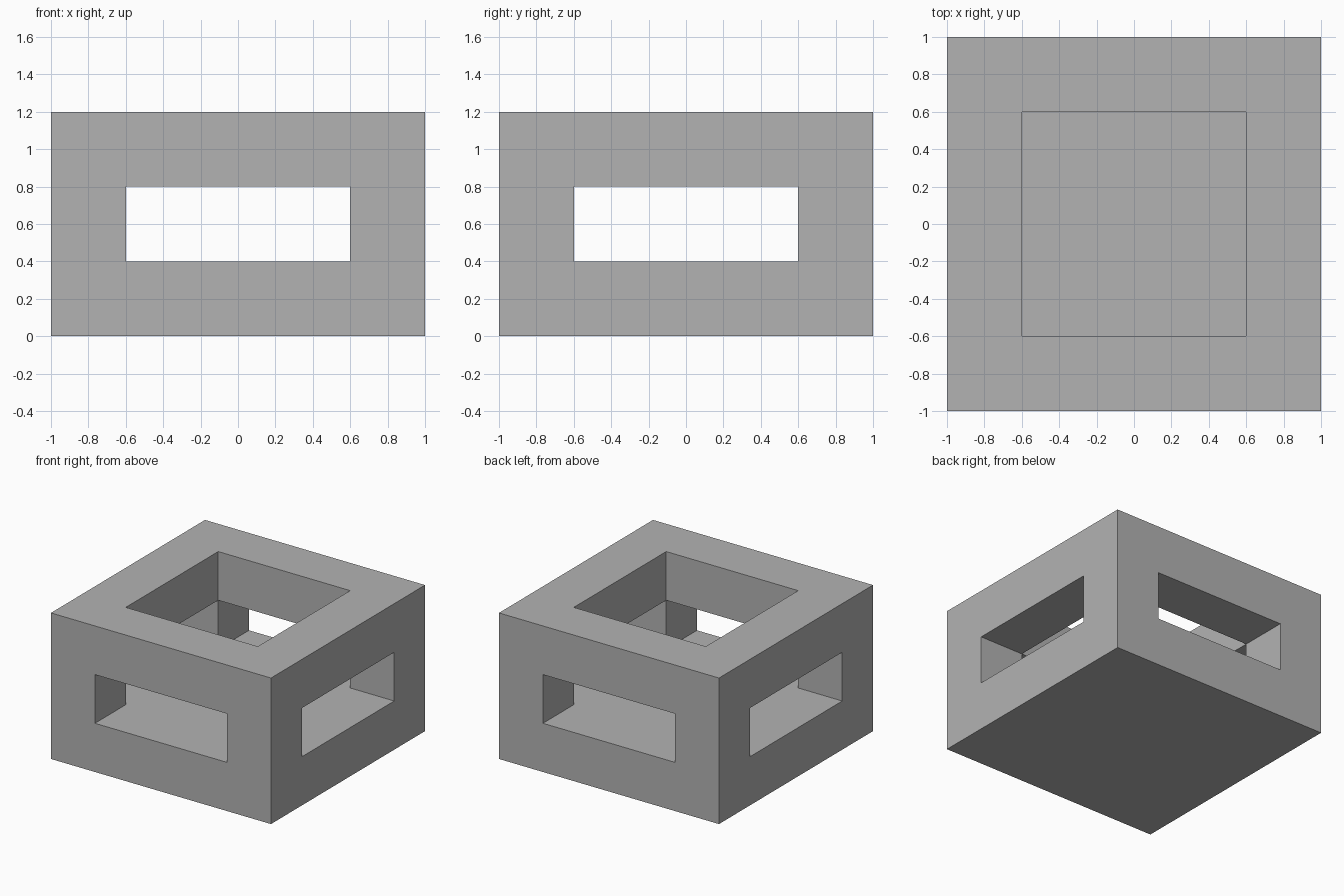
import bpy
import bmesh

cube = bpy.data.objects.get("Cube")
if cube:
    bpy.data.objects.remove(cube, do_unlink=True)

# Plain grey material
grey = bpy.data.materials.new("plain_grey")
grey.use_nodes = True
colour = (0.45, 0.45, 0.45, 1)
grey.diffuse_color = colour
grey.node_tree.nodes["Principled BSDF"].inputs["Base Color"].default_value = colour

# Block boundaries: side walls and core, then base, window band and top rim
plan = [-1, -0.6, 0.6, 1]
levels = [0, 0.4, 0.8, 1.2]
bounds = [plan, plan, levels]


def solid(cell):
    """Solid base, four corner posts in the window band, open rim on top."""
    i, j, k = cell
    if not all(0 <= n < 3 for n in cell):
        return False
    if k == 0:
        return True
    if k == 1:
        return i != 1 and j != 1
    return not (i == 1 and j == 1)


bm = bmesh.new()


def add_wall(cell, axis, side):
    """Quad on one side of a solid block."""
    u, v = (axis + 1) % 3, (axis + 2) % 3
    corners = []
    for du, dv in ((0, 0), (1, 0), (1, 1), (0, 1)):
        index = list(cell)
        index[axis] += side
        index[u] += du
        index[v] += dv
        corners.append(bm.verts.new([bounds[a][index[a]] for a in range(3)]))
    bm.faces.new(corners if side else corners[::-1])


# Only the exposed sides of the blocks become faces
for i in range(3):
    for j in range(3):
        for k in range(3):
            cell = (i, j, k)
            if not solid(cell):
                continue
            for axis in range(3):
                for side in (0, 1):
                    neighbour = list(cell)
                    neighbour[axis] += 2 * side - 1
                    if not solid(neighbour):
                        add_wall(cell, axis, side)

# Weld into one closed shell and merge flat areas
bmesh.ops.remove_doubles(bm, verts=bm.verts[:], dist=0.001)
bmesh.ops.dissolve_limit(bm, angle_limit=0.01, verts=bm.verts[:], edges=bm.edges[:])

mesh = bpy.data.meshes.new("open_box_frame")
bm.to_mesh(mesh)
bm.free()
mesh.materials.append(grey)
frame = bpy.data.objects.new("open_box_frame", mesh)
bpy.context.collection.objects.link(frame)
